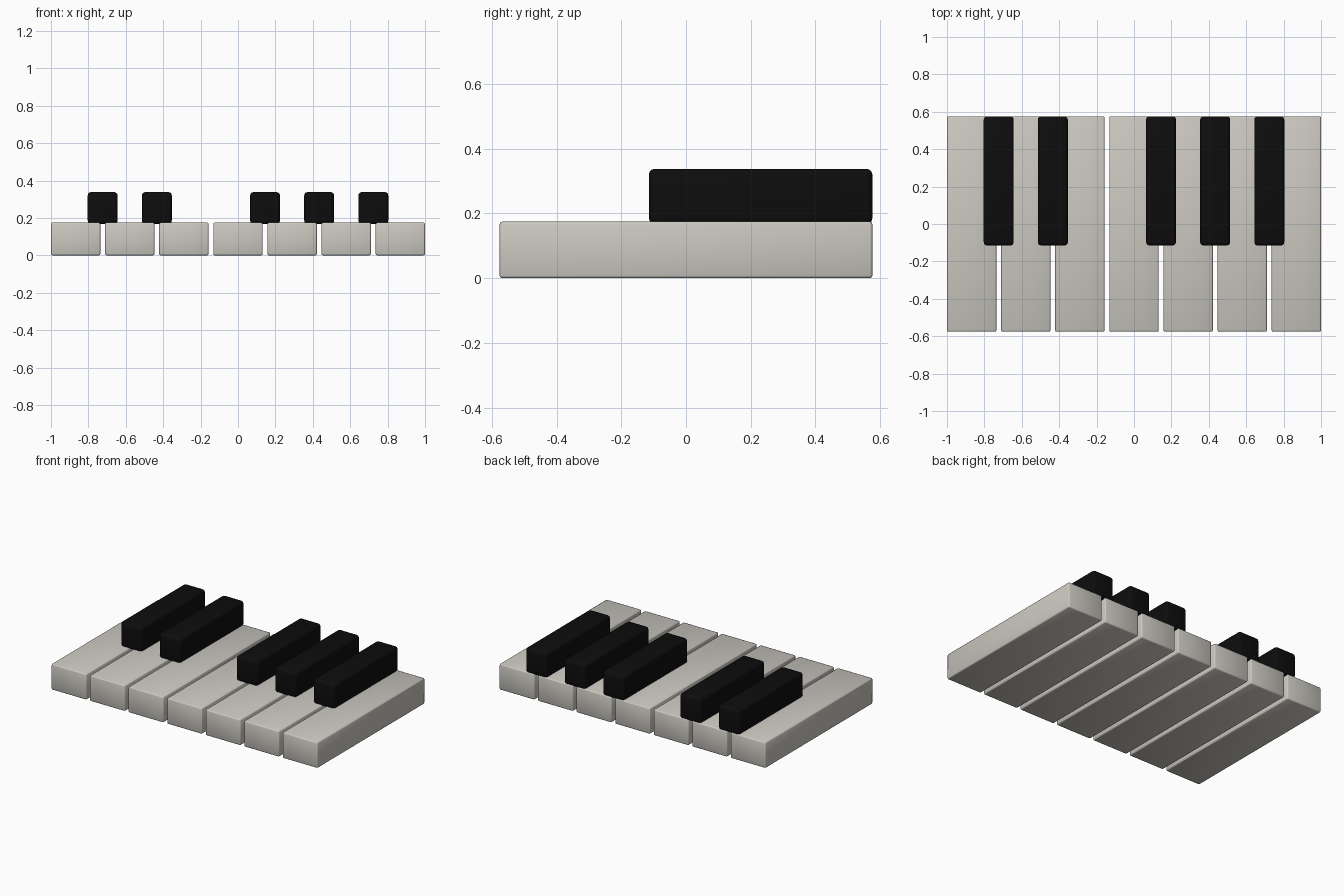
import bpy
import bmesh
from mathutils import Vector

if "Cube" in bpy.data.objects:
    bpy.data.objects.remove(bpy.data.objects["Cube"])


def material(name, rgb):
    m = bpy.data.materials.new(name)
    m.diffuse_color = (*rgb, 1)
    m.use_nodes = True
    m.node_tree.nodes["Principled BSDF"].inputs["Base Color"].default_value = m.diffuse_color
    return m


IVORY = material("warm ivory", (0.60, 0.58, 0.53))
BLACK = material("black", (0.004, 0.004, 0.004))


def key(name, lo, hi, bevel, segments, mat):
    """Rounded box between two corners."""
    lo, hi = Vector(lo), Vector(hi)
    size, centre = hi - lo, (lo + hi) / 2
    bm = bmesh.new()
    bmesh.ops.create_cube(bm, size=1)
    for v in bm.verts:
        v.co = Vector(c * s for c, s in zip(v.co, size))
    bmesh.ops.bevel(bm, geom=bm.edges[:], offset=bevel, segments=segments,
                    profile=0.5, affect='EDGES')
    for f in bm.faces:
        f.smooth = True
    mesh = bpy.data.meshes.new(name)
    bm.to_mesh(mesh)
    bm.free()
    mesh.materials.append(mat)
    obj = bpy.data.objects.new(name, mesh)
    obj.location = centre
    bpy.context.collection.objects.link(obj)
    return obj


WIDTH = 0.264                  # white key width
PITCH = (2 - WIDTH) / 6        # spacing of the seven white keys
DEPTH = 0.576                  # half depth

# Seven white keys
for i in range(7):
    x = -1 + i * PITCH
    key(f"white_key_{i + 1}", (x, -DEPTH, 0), (x + WIDTH, DEPTH, 0.175),
        0.008, 2, IVORY)

# Five black keys, centred over the gaps, skipping the middle-left gap
for n, gap in enumerate((0, 1, 3, 4, 5)):
    x = (gap - 2.5) * PITCH
    key(f"black_key_{n + 1}", (x - 0.08, -0.115, 0.168), (x + 0.08, DEPTH, 0.338),
        0.018, 3, BLACK)
